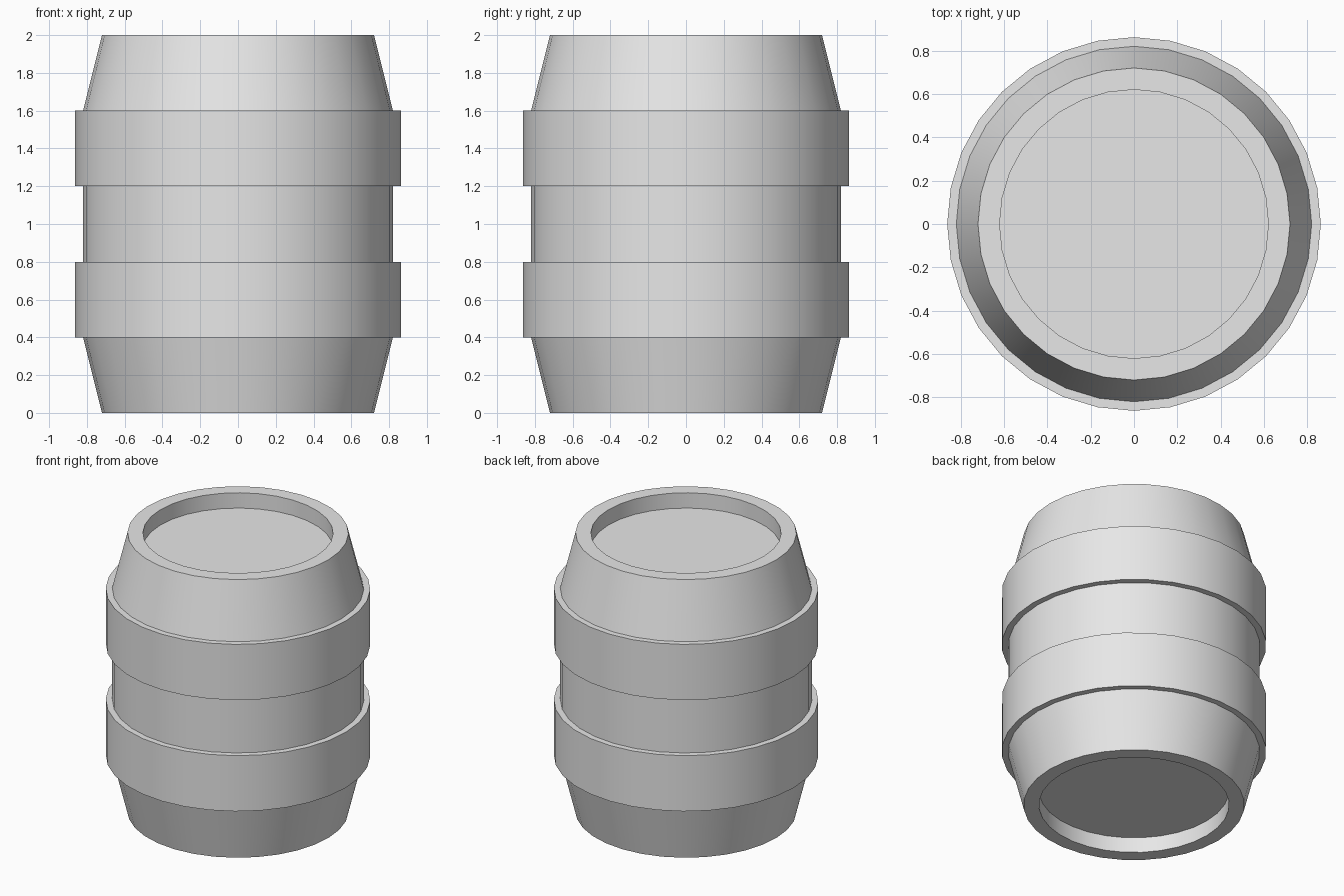
import bpy
import bmesh
from math import cos, sin, pi, radians

SIDES = 32

cube = bpy.data.objects.get("Cube")
if cube:
    bpy.data.objects.remove(cube, do_unlink=True)

grey = bpy.data.materials.new("light_grey")
grey.use_nodes = True
grey.diffuse_color = (0.8, 0.8, 0.8, 1)
grey.node_tree.nodes["Principled BSDF"].inputs["Base Color"].default_value = grey.diffuse_color


def lathe(name, profile, closed=False):
    """Turn a (radius, z) profile around z; open profiles get flat end caps."""
    bm = bmesh.new()
    rings = []
    for r, z in profile:
        rings.append([bm.verts.new((r * cos(2 * pi * i / SIDES), r * sin(2 * pi * i / SIDES), z))
                      for i in range(SIDES)])
    pairs = list(zip(rings, rings[1:]))
    if closed:
        pairs.append((rings[-1], rings[0]))
    else:
        bm.faces.new(rings[0])
        bm.faces.new(rings[-1])
    for a, b in pairs:
        for i in range(SIDES):
            j = (i + 1) % SIDES
            bm.faces.new((a[i], a[j], b[j], b[i]))
    bmesh.ops.recalc_face_normals(bm, faces=bm.faces)
    mesh = bpy.data.meshes.new(name)
    bm.to_mesh(mesh)
    bm.free()
    mesh.materials.append(grey)
    obj = bpy.data.objects.new(name, mesh)
    bpy.context.collection.objects.link(obj)
    bpy.ops.object.select_all(action="DESELECT")
    obj.select_set(True)
    bpy.context.view_layer.objects.active = obj
    # Smooth around the barrel, sharp at the tapers and rims
    bpy.ops.object.shade_smooth_by_angle(angle=radians(13))
    return obj


# Barrel body: recessed ends, tapered staves and a straight middle
lower = [(0.62, 0.11), (0.62, 0), (0.72, 0), (0.82, 0.4)]
upper = [(r, 2 - z) for r, z in reversed(lower)]
lathe("barrel_body", lower + upper)

# Two raised hoops
for name, z in (("lower_hoop", 0.4), ("upper_hoop", 1.2)):
    lathe(name, [(0.8, z), (0.862, z), (0.862, z + 0.4), (0.8, z + 0.4)], closed=True)
